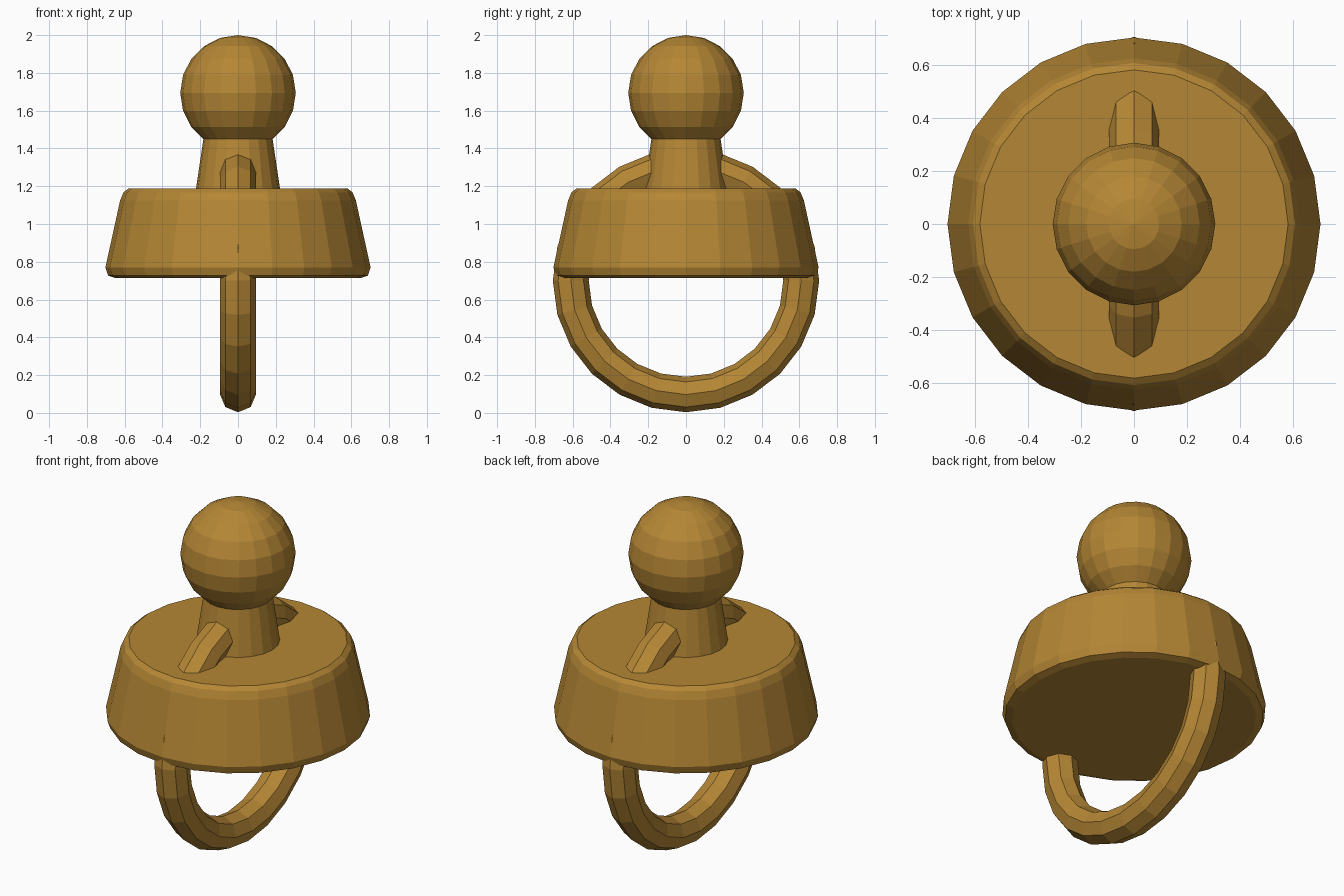
import bpy, bmesh
from math import sin, cos, pi

if "Cube" in bpy.data.objects:
    bpy.data.objects.remove(bpy.data.objects["Cube"])

brass = bpy.data.materials.new("brass")
brass.diffuse_color = (0.46, 0.24, 0.035, 1)
brass.use_nodes = True
brass.node_tree.nodes["Principled BSDF"].inputs["Base Color"].default_value = brass.diffuse_color


def finish(name, bm):
    bmesh.ops.recalc_face_normals(bm, faces=bm.faces)
    mesh = bpy.data.meshes.new(name)
    bm.to_mesh(mesh)
    bm.free()
    mesh.materials.append(brass)
    ob = bpy.data.objects.new(name, mesh)
    bpy.context.collection.objects.link(ob)
    return ob


def lathe(name, profile, sides):
    """Closed solid turned around z from (radius, height) points."""
    bm = bmesh.new()
    rings = [[bm.verts.new((r * cos(2 * pi * i / sides), r * sin(2 * pi * i / sides), z))
              for i in range(sides)] for r, z in profile]
    for a, b in zip(rings, rings[1:]):
        for i in range(sides):
            j = (i + 1) % sides
            bm.faces.new((a[i], a[j], b[j], b[i]))
    bm.faces.new(rings[0])
    bm.faces.new(rings[-1])
    return finish(name, bm)


def hoop(name, z, major, minor, segments, sides, squash):
    """Torus standing upright in the yz plane."""
    bm = bmesh.new()
    rings = []
    for i in range(segments):
        a = 2 * pi * i / segments
        ring = []
        for k in range(sides):
            b = 2 * pi * k / sides
            r = major + minor * cos(b)
            ring.append(bm.verts.new((minor * sin(b), r * cos(a), z + squash * r * sin(a))))
        rings.append(ring)
    for i in range(segments):
        a, b = rings[i], rings[(i + 1) % segments]
        for k in range(sides):
            m = (k + 1) % sides
            bm.faces.new((a[k], a[m], b[m], b[k]))
    return finish(name, bm)


# tapered disc with rounded rims
lathe("disc_body", [(0.65, 0.714), (0.688, 0.727), (0.702, 0.77),
                    (0.624, 1.125), (0.606, 1.168), (0.58, 1.188)], 24)

# neck between disc and ball
lathe("neck", [(0.23, 1.13), (0.222, 1.19), (0.18, 1.47)], 20)

# ball knob
bm = bmesh.new()
bmesh.ops.create_uvsphere(bm, u_segments=20, v_segments=10, radius=0.306)
knob = finish("ball_knob", bm)
knob.location.z = 1.694

# ring running through the disc
hoop("pull_ring", 0.70, 0.61, 0.095, 24, 8, 0.988)
